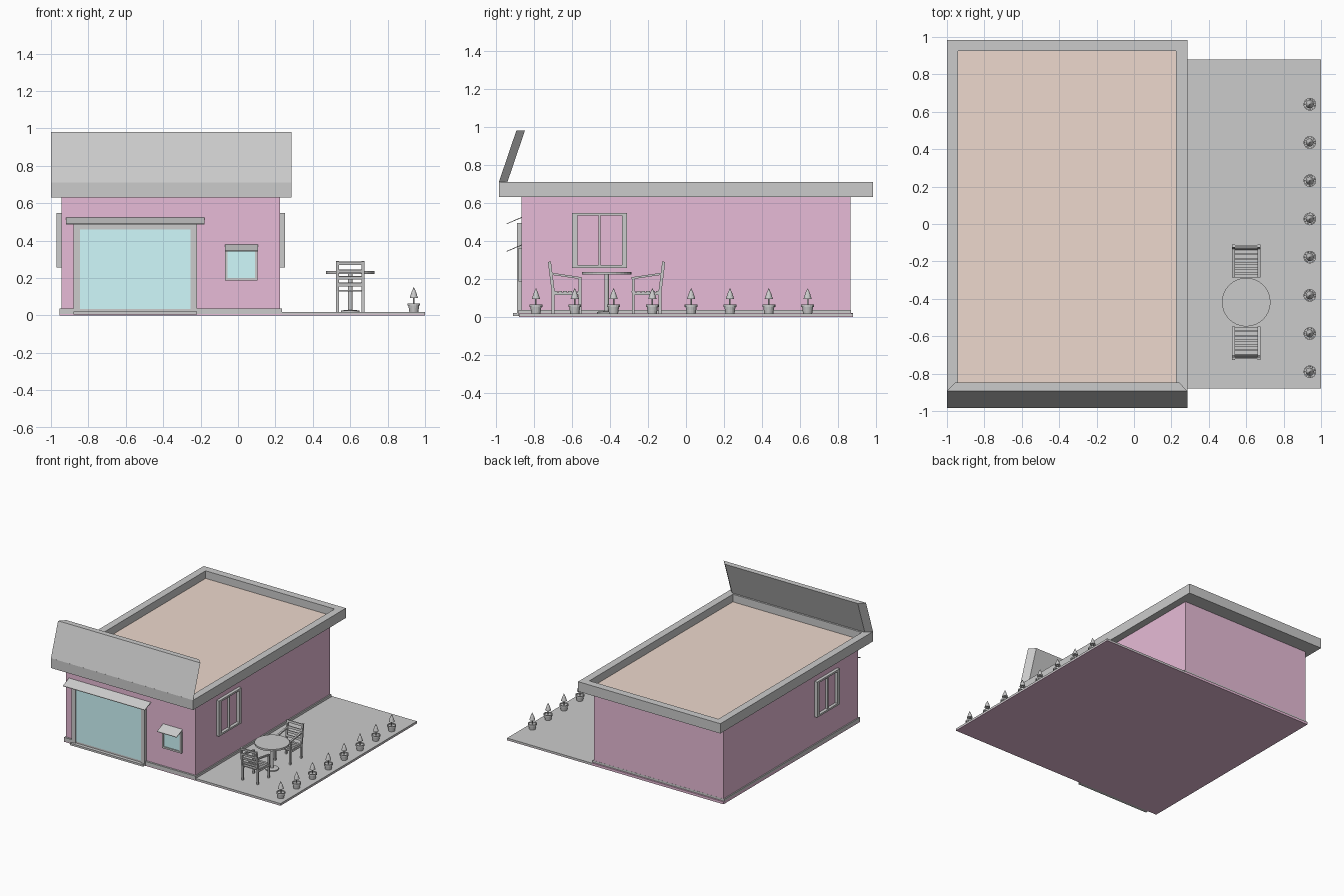
import bpy, bmesh, math
from mathutils import Vector, Matrix

if "Cube" in bpy.data.objects:
    bpy.data.objects.remove(bpy.data.objects["Cube"])


def material(name, rgb):
    m = bpy.data.materials.new(name)
    m.diffuse_color = (*rgb, 1)
    m.use_nodes = True
    m.node_tree.nodes["Principled BSDF"].inputs["Base Color"].default_value = m.diffuse_color
    return m


PURPLE = material("purple_paint", (0.80, 0.50, 0.68))
GLASS = material("blue_glass", (0.63, 0.95, 0.98))
TERRACOTTA = material("roof_tile", (0.85, 0.69, 0.61))


def finish(name, bm, mat=None):
    bmesh.ops.recalc_face_normals(bm, faces=bm.faces)
    me = bpy.data.meshes.new(name)
    bm.to_mesh(me)
    bm.free()
    ob = bpy.data.objects.new(name, me)
    bpy.context.collection.objects.link(ob)
    if mat:
        me.materials.append(mat)
    return ob


def add_box(bm, x0, x1, y0, y1, z0, z1):
    m = Matrix.Translation(((x0 + x1) / 2, (y0 + y1) / 2, (z0 + z1) / 2))
    bmesh.ops.create_cube(bm, size=1, matrix=m @ Matrix.Diagonal((x1 - x0, y1 - y0, z1 - z0, 1)))


def boxes(name, items, mat=None):
    bm = bmesh.new()
    for b in items:
        add_box(bm, *b)
    return finish(name, bm, mat)


def add_prism(bm, profile, x0, x1):
    # extrude a (y, z) profile along x
    f = bm.faces.new([bm.verts.new((x0, y, z)) for y, z in profile])
    r = bmesh.ops.extrude_face_region(bm, geom=[f])
    bmesh.ops.translate(bm, vec=(x1 - x0, 0, 0),
                        verts=[v for v in r["geom"] if isinstance(v, bmesh.types.BMVert)])
    if not f.is_valid:
        return
    # keep the start cap closed
    bm.normal_update()


def add_lathe(bm, rings, x, y, sides):
    # revolve a (radius, z) outline around a vertical axis
    vs = [bm.verts.new((x + r, y, z)) for r, z in rings]
    es = [bm.edges.new(p) for p in zip(vs, vs[1:])]
    bmesh.ops.spin(bm, geom=vs + es, cent=(x, y, 0), axis=(0, 0, 1),
                   angle=math.tau, steps=sides, use_merge=True)
    bmesh.ops.remove_doubles(bm, verts=bm.verts, dist=0.0001)


# walls, painted underside and grey plinth
boxes("walls", [(-0.945, 0.225, -0.867, 0.867, 0.03, 0.64)], PURPLE)
boxes("foundation", [(-0.955, 0.235, -0.88, 0.88, 0, 0.02),
                     (0.235, 1, -0.88, 0.88, 0, 0.004)], PURPLE)
boxes("plinth", [(-0.955, 0.235, -0.882, 0.868, 0.008, 0.037)])
boxes("patio", [(0.235, 1, -0.88, 0.88, 0.004, 0.018)])
boxes("door_step", [(-0.88, -0.22, -0.91, -0.88, 0.004, 0.02)])

# roof slab with a sunken tiled floor
bm = bmesh.new()
add_box(bm, -1, 0.285, -0.985, 0.985, 0.63, 0.71)
top = max(bm.faces, key=lambda f: f.calc_center_median().z)
bmesh.ops.inset_region(bm, faces=[top], thickness=0.085)
r = bmesh.ops.extrude_face_region(bm, geom=[top])
bmesh.ops.translate(bm, vec=(0, 0, -0.062),
                    verts=[v for v in r["geom"] if isinstance(v, bmesh.types.BMVert)])
if top.is_valid:
    bmesh.ops.delete(bm, geom=[top], context="FACES_ONLY")
for f in bm.faces:
    c = f.calc_center_median()
    f.material_index = int(0.64 < c.z < 0.66 and abs(c.x + 0.3575) < 0.1 and abs(c.y) < 0.1)
roof = finish("roof", bm, material("roof_grey", (0.8, 0.8, 0.8)))
roof.data.materials.append(TERRACOTTA)

# leaning fascia board with mitred ends
bm = bmesh.new()
loops = [[bm.verts.new((x, y + s, z)) for x, s in
          ((-1, 0), (0.285, 0), (0.242, 0.045), (-0.957, 0.045))]
         for y, z in ((-0.985, 0.709), (-0.893, 0.98))]
for i in range(4):
    j = (i + 1) % 4
    bm.faces.new((loops[0][i], loops[0][j], loops[1][j], loops[1][i]))
for l in loops:
    bm.faces.new(l)
finish("fascia_board", bm)


def frame(x0, x1, z0, z1, w, y0, y1, bottom=True):
    items = [(x0, x0 + w, y0, y1, z0, z1), (x1 - w, x1, y0, y1, z0, z1),
             (x0 + w, x1 - w, y0, y1, z1 - w, z1)]
    if bottom:
        items.append((x0 + w, x1 - w, y0, y1, z0, z0 + w))
    return items


# shop door and small front window
boxes("door_frame", frame(-0.88, -0.22, 0.02, 0.493, 0.034, -0.89, -0.86, False))
boxes("door_glass", [(-0.846, -0.254, -0.884, -0.86, 0.034, 0.46)], GLASS)
boxes("front_window_frame", frame(-0.07, 0.105, 0.187, 0.362, 0.014, -0.882, -0.86))
boxes("front_window_glass", [(-0.056, 0.091, -0.874, -0.86, 0.2, 0.35)], GLASS)

# thin sloping awnings
for name, x0, x1, z in (("door_awning", -0.92, -0.18, 0.525), ("window_awning", -0.07, 0.107, 0.38)):
    bm = bmesh.new()
    add_prism(bm, [(-0.866, z), (-0.945, z - 0.034), (-0.945, z - 0.038), (-0.866, z - 0.005)], x0, x1)
    finish(name, bm)

# side windows, one on each long wall
for name, x0, x1 in (("right_window", 0.22, 0.25), ("left_window", -0.97, -0.94)):
    # frame and two sashes, with the painted wall behind
    boxes(name, [(x0, x1, a, b, c, d) for a, b, c, d in (
        (-0.6, -0.572, 0.257, 0.547), (-0.338, -0.31, 0.257, 0.547),
        (-0.572, -0.338, 0.257, 0.272), (-0.572, -0.338, 0.532, 0.547))])
    mid = (x0 + x1) / 2
    boxes(name + "_mullion", [(mid - 0.009, mid + 0.009, -0.461, -0.449, 0.272, 0.532)])

# round pedestal table
bm = bmesh.new()
add_lathe(bm, [(0, 0.018), (0.05, 0.018), (0.05, 0.026), (0.012, 0.03), (0.012, 0.222),
               (0.13, 0.222), (0.13, 0.237), (0, 0.237)], 0.6, -0.418, 32)
finish("table", bm)


# slatted armchairs, mirrored across the table
def chair(name, side):
    def Y(y):
        return -0.418 + side * y      # y = distance from the table centre
    bm = bmesh.new()

    def bar(x0, x1, pts, t, flat=False):
        (ya, za), (yb, zb) = pts
        d = Vector((yb - ya, zb - za)).normalized()
        n = Vector((-d.y, d.x)) * t / 2
        add_prism(bm, [(Y(ya + n.x), za + n.y), (Y(yb + n.x), zb + n.y),
                       (Y(yb - n.x), zb - n.y), (Y(ya - n.x), za - n.y)], x0, x1)
    for x0, x1 in ((0.525, 0.539), (0.661, 0.675)):
        bar(x0, x1, ((0.281, 0.018), (0.281, 0.14)), 0.016)    # rear leg
        bar(x0, x1, ((0.281, 0.13), (0.301, 0.29)), 0.016)     # back post
        bar(x0, x1, ((0.14, 0.018), (0.14, 0.205)), 0.014)     # front leg
        bar(x0, x1, ((0.287, 0.226), (0.132, 0.203)), 0.011)   # armrest
        bar(x0, x1, ((0.281, 0.122), (0.14, 0.122)), 0.014)    # seat rail
    for z in (0.165, 0.2, 0.235, 0.278):                       # back slats
        y = 0.281 + (z - 0.13) * 0.125
        bar(0.53, 0.67, ((y - 0.001, z - 0.009), (y + 0.001, z + 0.009)), 0.009)
    for i in range(6):                                         # seat slats
        y = 0.142 + i * 0.0255
        bar(0.525, 0.675, ((y - 0.01, 0.132), (y + 0.01, 0.132)), 0.008)
    finish(name, bm)


chair("front_chair", -1)
chair("rear_chair", 1)

# row of potted conifers along the patio edge
for i in range(8):
    y = -0.79 + i * 0.2043
    bm = bmesh.new()
    add_lathe(bm, [(0, 0.018), (0.024, 0.018), (0.029, 0.052), (0.034, 0.052), (0.034, 0.064),
                   (0.028, 0.064), (0.027, 0.057), (0, 0.057)], 0.94, y, 16)
    finish(f"pot_{i + 1}", bm)
    bm = bmesh.new()
    add_lathe(bm, [(0, 0.056), (0.004, 0.056), (0.004, 0.095), (0.022, 0.093), (0.013, 0.122),
                   (0, 0.152)], 0.94, y, 12)
    finish(f"shrub_{i + 1}", bm)
